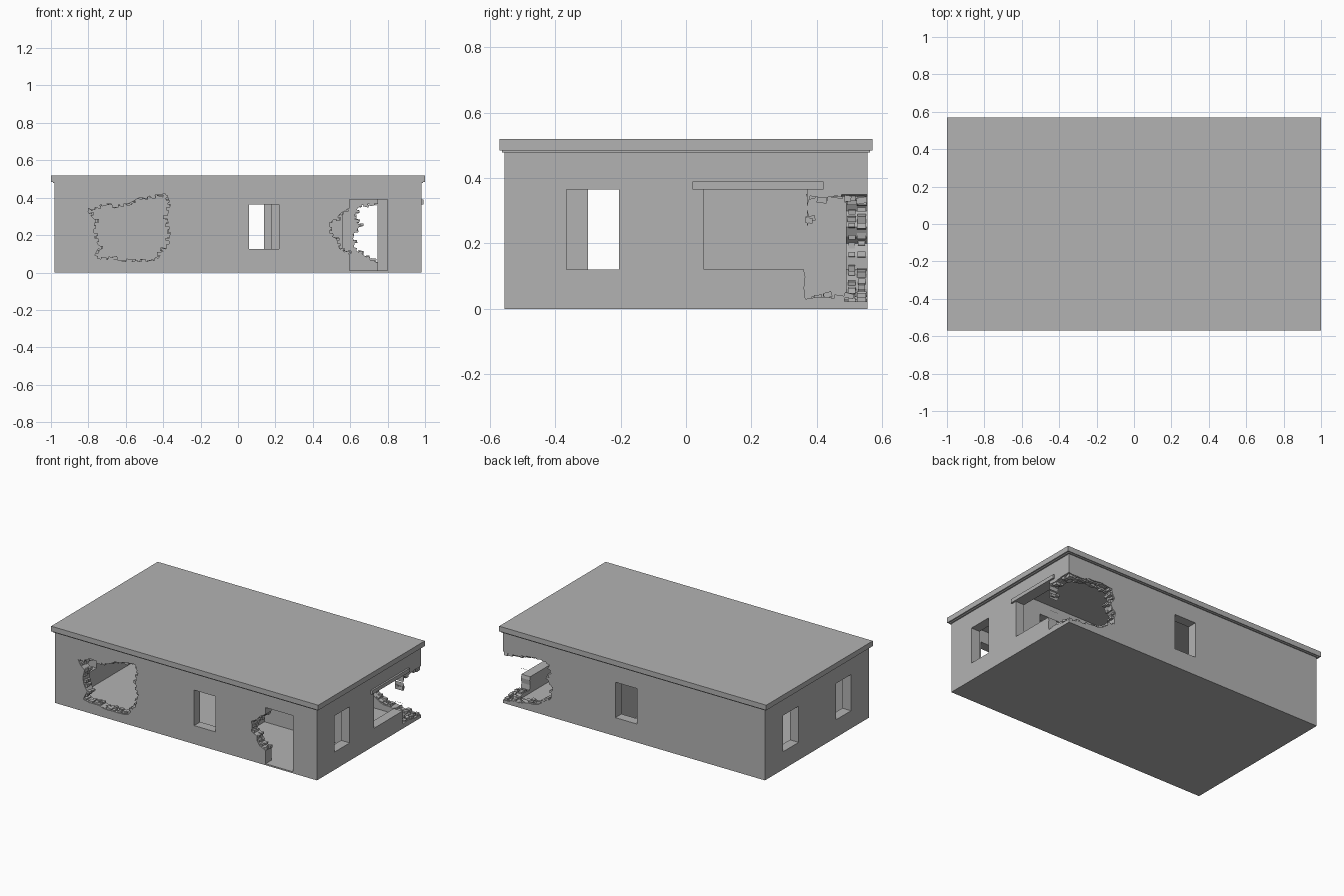
import bpy, bmesh, math, random
from mathutils import Vector, Matrix

random.seed(4)
old = bpy.data.objects.get("Cube")
if old:
    bpy.data.objects.remove(old, do_unlink=True)

GREY = (0.45, 0.45, 0.45, 1)
concrete = bpy.data.materials.new("concrete_grey")
concrete.use_nodes = True
concrete.diffuse_color = GREY
concrete.node_tree.nodes["Principled BSDF"].inputs["Base Color"].default_value = GREY

W, D, T, H = 0.98, 0.555, 0.065, 0.485   # half width, half depth, wall thickness, height


def finish(name, bm):
    bmesh.ops.recalc_face_normals(bm, faces=bm.faces)
    mesh = bpy.data.meshes.new(name)
    bm.to_mesh(mesh)
    bm.free()
    mesh.materials.append(concrete)
    obj = bpy.data.objects.new(name, mesh)
    bpy.context.scene.collection.objects.link(obj)
    return obj


def box(name, x, y, z):
    bm = bmesh.new()
    bmesh.ops.create_cube(bm, size=1)
    for v in bm.verts:
        v.co = [r[0] if c < 0 else r[1] for c, r in zip(v.co, (x, y, z))]
    return finish(name, bm)


def place(axis, u, depth, z):
    return Vector((u, depth, z)) if axis == "y" else Vector((depth, u, z))


def prism(name, axis, outline, near, far):
    """Extrude an outline drawn on a wall through that wall."""
    bm = bmesh.new()
    face = bm.faces.new([bm.verts.new(place(axis, u, near, z)) for u, z in outline])
    out = bmesh.ops.extrude_face_region(bm, geom=[face])
    verts = [g for g in out["geom"] if isinstance(g, bmesh.types.BMVert)]
    bmesh.ops.translate(bm, verts=verts, vec=place(axis, 0, far - near, 0))
    return finish(name, bm)


def cut(target, cutter):
    cutter.hide_render = True
    mod = target.modifiers.new("cut", "BOOLEAN")
    mod.operation, mod.solver, mod.object = "DIFFERENCE", "EXACT", cutter
    bpy.context.view_layer.objects.active = target
    bpy.ops.object.modifier_apply(modifier=mod.name)
    bpy.data.objects.remove(cutter, do_unlink=True)


def jagged(outline, step=0.035):
    """Break an outline into short ragged steps."""
    pts = []
    for i, a in enumerate(outline):
        a, b = Vector(a), Vector(outline[(i + 1) % len(outline)])
        n = max(1, round((b - a).length / step))
        side = Vector((a.y - b.y, b.x - a.x)).normalized()
        for k in range(n):
            off = side * random.uniform(-0.008, 0.008) if k else Vector((0, 0))
            pts.append(a.lerp(b, k / n) + off)
    return pts


def broken_bricks(name, axis, pts, outer, limit):
    """Loose brick ends set along the rim of a hole."""
    inward = -math.copysign(1, outer)
    bm = bmesh.new()
    for p in pts:
        if not limit[0] < p.x < limit[1]:
            continue
        for row in range(2):
            size = place(axis, random.uniform(.02, .035), random.uniform(.018, .03), random.uniform(.012, .02))
            depth = outer + inward * (0.018 + row * 0.03)
            loc = place(axis, p.x + random.uniform(-.006, .006), depth, p.y + random.uniform(-.006, .006))
            turn = Matrix.Rotation(random.uniform(-.3, .3), 4, axis.upper())
            bmesh.ops.create_cube(bm, size=1, matrix=Matrix.Translation(loc) @ turn @ Matrix.Diagonal((*size, 1)))
    finish(name, bm)


# Hollow shell
walls = box("walls", (-W, W), (-D, D), (0, H))
cut(walls, box("room_space", (-W + T, W - T), (-D + T, D - T), (0.01, 0.475)))

# Windows and doorway: wall axis, wall side, span along the wall, height span
openings = [
    ("y", -1, (0.06, 0.22), (0.125, 0.365)),
    ("y", 1, (-0.02, 0.14), (0.125, 0.365)),
    ("y", -1, (0.595, 0.80), (0.01, 0.39)),
    ("x", 1, (-0.365, -0.205), (0.12, 0.365)),
    ("x", 1, (0.055, 0.37), (0.12, 0.365)),
    ("x", -1, (-0.365, -0.205), (0.12, 0.365)),
    ("x", -1, (0.195, 0.36), (0.12, 0.365)),
]
for axis, side, u, z in openings:
    wall = side * (D if axis == "y" else W)
    span = sorted((wall + side * 0.05, wall - side * (T + 0.02)))
    cut(walls, box("cutter", *((u, span) if axis == "y" else (span, u)), z))

# Blasted holes
front_hole = [(-.81, .34), (-.72, .37), (-.62, .365), (-.5, .40), (-.38, .42), (-.36, .37), (-.38, .3),
              (-.36, .22), (-.37, .14), (-.43, .07), (-.55, .06), (-.72, .07), (-.77, .08), (-.74, .14),
              (-.77, .2), (-.76, .28)]
door_hole = [(.62, .37), (.57, .33), (.53, .29), (.49, .27), (.49, .2), (.53, .18), (.55, .12), (.62, .08)]
back_hole = [(1.05, .34), (.92, .345), (.76, .365), (.64, .36), (.62, .3), (.65, .25), (.61, .2),
             (.62, .12), (.69, .08), (.75, .05), (.86, .03), (1.05, .03)]
corner_hole = [(.65, .34), (.5, .335), (.38, .345), (.365, .2), (.365, .03), (.5, .035), (.65, .03)]
holes = [
    ("front_hole", "y", front_hole, -D, (-1, 0)),
    ("door_hole", "y", door_hole, -D, (0, 0.59)),
    ("back_hole", "y", back_hole, D, (0, 0.97)),
    ("corner_hole", "x", corner_hole, W, (0.374, 0.54)),
]
for name, axis, outline, wall, limit in holes:
    pts = jagged(outline)
    side = math.copysign(1, wall)
    cut(walls, prism("cutter", axis, pts, wall + side * 0.06, wall - side * (T + 0.015)))
    broken_bricks(name + "_bricks", axis, pts, wall, limit)

# Inner partitions, each with a doorway
long_wall = box("long_partition", (0.18, 0.24), (-D + T, D - T), (0.01, 0.475))
cut(long_wall, box("cutter", (0.1, 0.3), (-0.30, -0.12), (0, 0.39)))
cross_wall = box("cross_partition", (0.24, W - T), (-0.06, 0.0), (0.01, 0.475))
cut(cross_wall, box("cutter", (0.56, 0.745), (-0.2, 0.2), (0, 0.39)))

# Lintel over the wide side window
box("lintel", (W - T, 0.992), (0.02, 0.42), (0.365, 0.39))

# Flat roof with a thin drip edge under it
box("roof", (-1, 1), (-0.57, 0.57), (0.485, 0.52))
box("roof_drip_edge", (-0.99, 0.99), (-0.563, 0.563), (0.478, 0.486))
